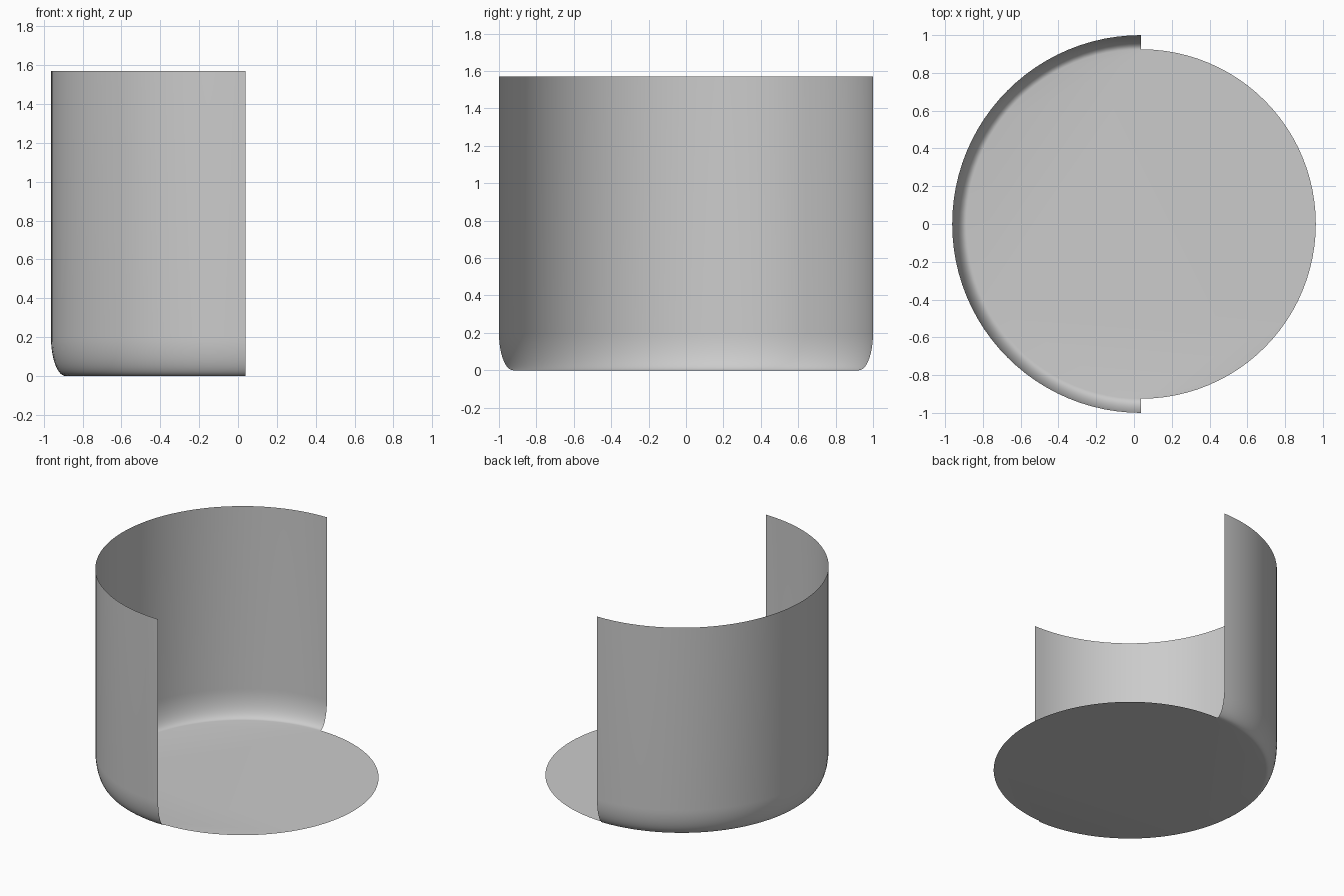
import bpy
import bmesh
from math import sin, cos, pi

cube = bpy.data.objects.get("Cube")
if cube:
    bpy.data.objects.remove(cube)

CENTRE_X = 0.0375
WALL_R, FLOOR_R = 1.0, 0.925
HEIGHT, BEND_H = 1.57, 0.2
SEGMENTS, BEND_STEPS = 96, 14

grey = bpy.data.materials.new("light_grey")
grey.use_nodes = True
colour = (0.6, 0.6, 0.6, 1)
grey.diffuse_color = colour
grey.node_tree.nodes["Principled BSDF"].inputs["Base Color"].default_value = colour


def ring_point(r, z, i):
    a = pi / 2 + 2 * pi * i / SEGMENTS
    return (CENTRE_X + r * cos(a), r * sin(a), z)


bm = bmesh.new()

# Round floor disc
rim = [bm.verts.new(ring_point(FLOOR_R, 0, i)) for i in range(SEGMENTS)]
bm.faces.new(rim)

# Half-round wall, curving up from the floor rim on the right side
profile = []
for s in range(1, BEND_STEPS + 1):
    t = pi / 2 * s / BEND_STEPS
    profile.append((FLOOR_R + (WALL_R - FLOOR_R) * sin(t), BEND_H * (1 - cos(t))))
profile.append((WALL_R, HEIGHT))

half = SEGMENTS // 2
lower = rim[:half + 1]
for r, z in profile:
    upper = [bm.verts.new(ring_point(r, z, i)) for i in range(half + 1)]
    for i in range(half):
        bm.faces.new((lower[i], lower[i + 1], upper[i + 1], upper[i]))
    lower = upper

# Normals face the inside of the shell
for face in bm.faces:
    face.normal_update()
    c = face.calc_center_median()
    inward = (CENTRE_X - c.x) * face.normal.x - c.y * face.normal.y + face.normal.z
    if inward < 0:
        face.normal_flip()

mesh = bpy.data.meshes.new("curved_wall_and_floor")
bm.to_mesh(mesh)
bm.free()
mesh.materials.append(grey)
shell = bpy.data.objects.new("curved_wall_and_floor", mesh)
bpy.context.collection.objects.link(shell)

bpy.context.view_layer.objects.active = shell
shell.select_set(True)
bpy.ops.object.shade_smooth_by_angle()
